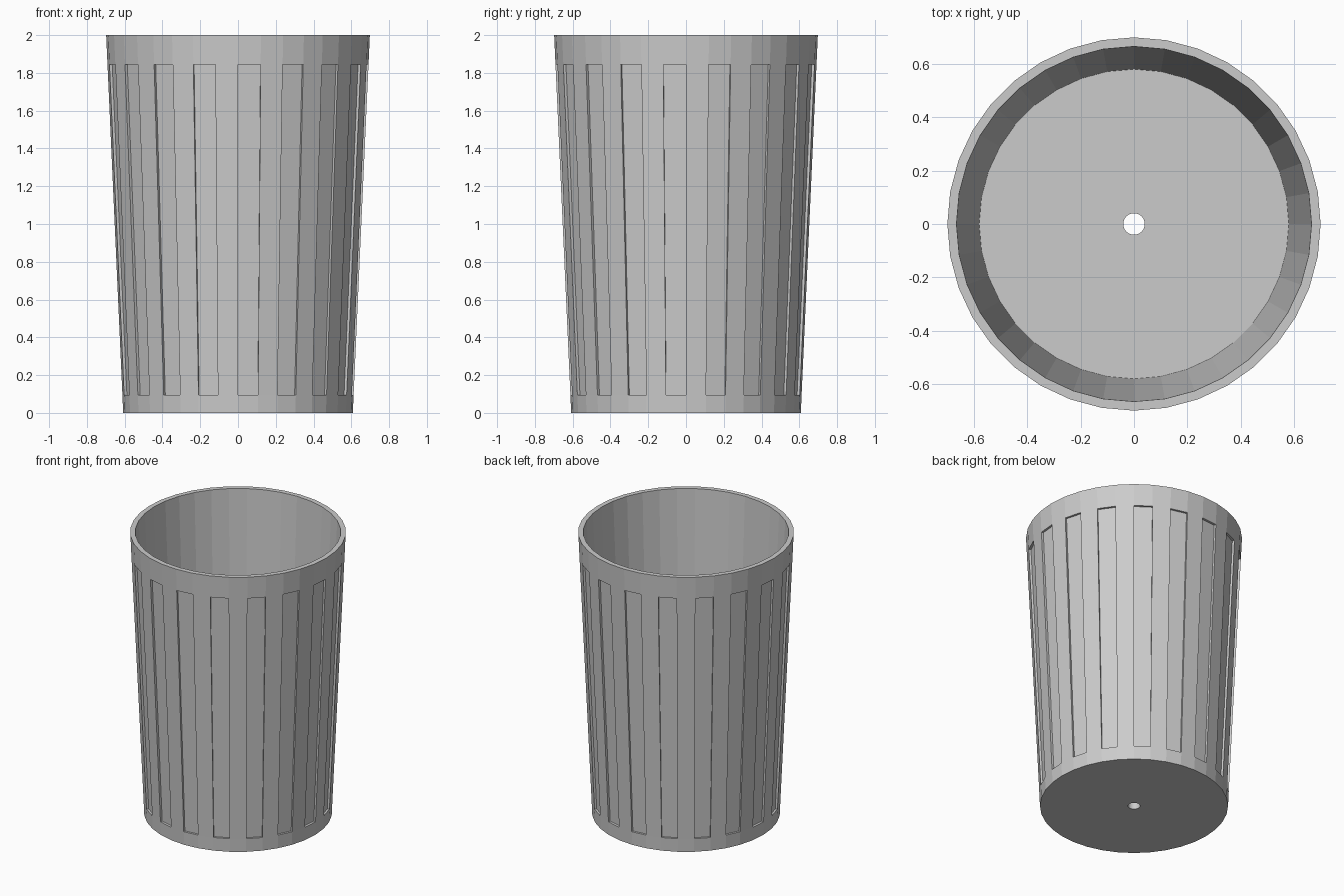
import bpy, bmesh
from math import cos, sin, radians

if "Cube" in bpy.data.objects:
    bpy.data.objects.remove(bpy.data.objects["Cube"])

SIDES = 36
DEPTH = 0.015

# Closed wall profile (radius, z): outside up, over the rim, inside down, floor, drain hole
PROFILE = [(0.608, 0), (0.612, 0.095), (0.691, 1.845), (0.698, 2),
           (0.664, 2), (0.579, 0.1), (0.04, 0.1), (0.04, 0)]

bm = bmesh.new()
rings = []
for r, z in PROFILE:
    ring = []
    for i in range(SIDES):
        a = radians(i * 360 / SIDES - 90)
        ring.append(bm.verts.new((r * cos(a), r * sin(a), z)))
    rings.append(ring)

# Skin the profile around the axis, remembering every second outer panel
panels = []
for k in range(len(rings)):
    lo, hi = rings[k], rings[(k + 1) % len(rings)]
    for i in range(SIDES):
        j = (i + 1) % SIDES
        f = bm.faces.new((lo[i], lo[j], hi[j], hi[i]))
        if k == 1 and i % 2 == 0:
            panels.append(f)
bm.normal_update()

# Recessed vertical panels
for f in bmesh.ops.extrude_discrete_faces(bm, faces=panels)["faces"]:
    c = f.calc_center_median()
    c.z = 0
    bmesh.ops.translate(bm, verts=f.verts, vec=-c.normalized() * DEPTH)

bmesh.ops.recalc_face_normals(bm, faces=bm.faces)
mesh = bpy.data.meshes.new("ribbed_bin")
bm.to_mesh(mesh)
bm.free()
bpy.context.collection.objects.link(bpy.data.objects.new("ribbed_bin", mesh))
